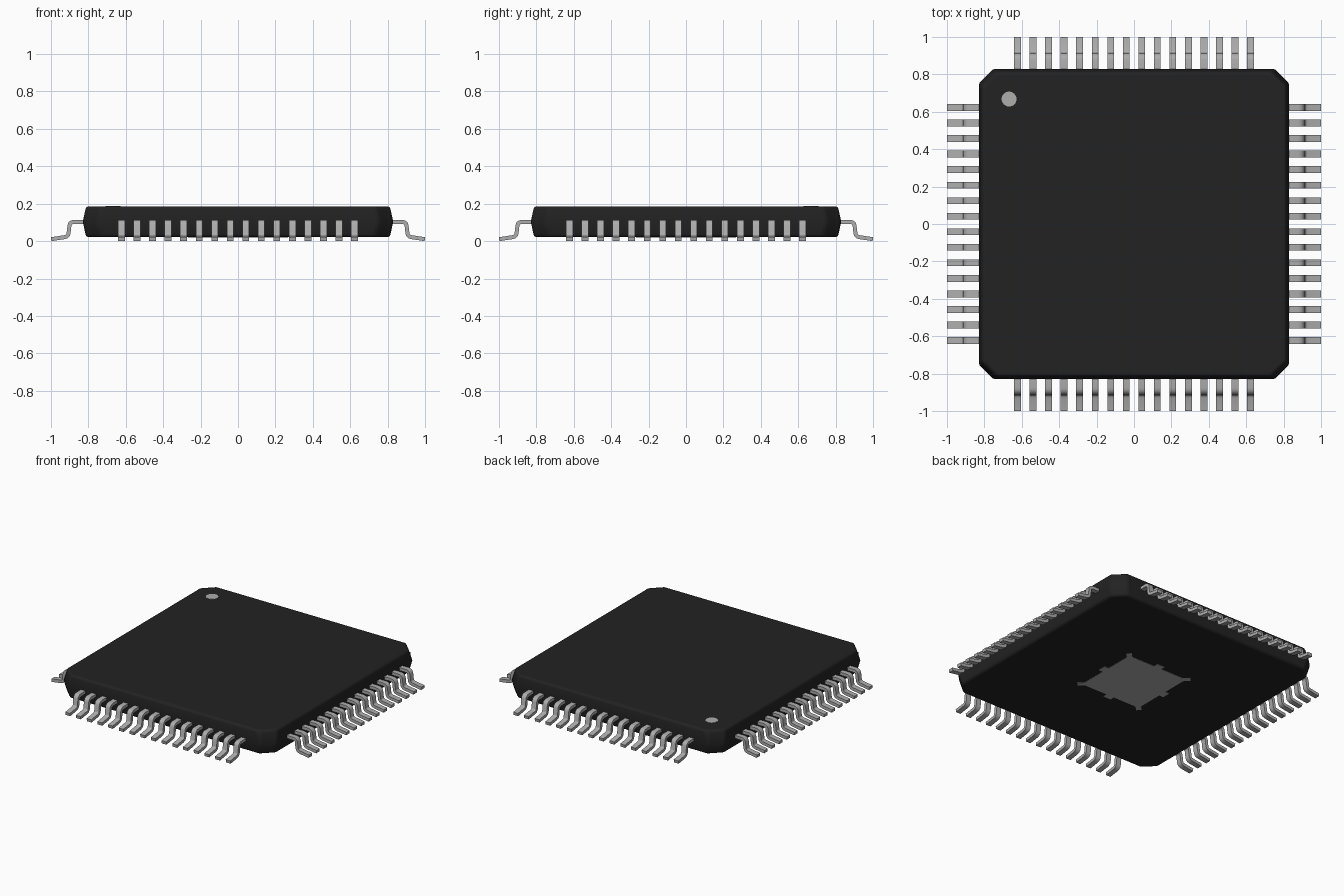
import bpy, bmesh, math
from mathutils import Matrix, Vector

if "Cube" in bpy.data.objects:
    bpy.data.objects.remove(bpy.data.objects["Cube"])


def material(name, c):
    m = bpy.data.materials.new(name)
    m.diffuse_color = (c, c, c, 1)
    m.use_nodes = True
    m.node_tree.nodes["Principled BSDF"].inputs["Base Color"].default_value = m.diffuse_color
    return m


BLACK = material("black resin", 0.0160)
SILVER = material("silver metal", 0.42)


def finish(name, bm, mat):
    bmesh.ops.recalc_face_normals(bm, faces=bm.faces)
    me = bpy.data.meshes.new(name)
    bm.to_mesh(me)
    bm.free()
    me.materials.append(mat)
    ob = bpy.data.objects.new(name, me)
    bpy.context.collection.objects.link(ob)
    return ob


def smooth(ob, deg):
    bpy.ops.object.select_all(action='DESELECT')
    ob.select_set(True)
    bpy.context.view_layer.objects.active = ob
    bpy.ops.object.shade_smooth_by_angle(angle=math.radians(deg))


def prism(name, pts, z0, z1, mat):
    bm = bmesh.new()
    f = bm.faces.new([bm.verts.new((x, y, z0)) for x, y in pts])
    r = bmesh.ops.extrude_face_region(bm, geom=[f])
    for v in r["geom"]:
        if isinstance(v, bmesh.types.BMVert):
            v.co.z = z1
    return finish(name, bm, mat)


def four_fold(quarter):
    """Repeat a list of outline points around the four quarter turns."""
    pts = []
    for k in range(4):
        rot = Matrix.Rotation(k * math.pi / 2, 2)
        pts += [tuple(rot @ Vector(p)) for p in quarter]
    return pts


# Package body: chamfered square, widest at the parting line
bm = bmesh.new()
rings = []
for z, h in ((0.021, 0.812), (0.104, 0.83), (0.186, 0.812)):
    c = h - 0.078
    rings.append([bm.verts.new((x, y, z)) for x, y in four_fold([(h, c), (c, h)])])
for a, b in zip(rings, rings[1:]):
    for i in range(8):
        j = (i + 1) % 8
        bm.faces.new((a[i], a[j], b[j], b[i]))
bm.faces.new(rings[0])
bm.faces.new(rings[-1])
body = finish("package_body", bm, BLACK)
bev = body.modifiers.new("soft edges", 'BEVEL')
bev.width = 0.014
bev.segments = 3
bev.limit_method = 'ANGLE'
bev.angle_limit = math.radians(35)
smooth(body, 35)

# Gull-wing pins: one centre line thickened and given width
PATH = [(0.80, 0.103), (0.876, 0.103), (0.888, 0.101), (0.897, 0.095),
        (0.901, 0.085), (0.906, 0.042), (0.909, 0.032), (0.916, 0.025),
        (0.928, 0.021), (0.999, 0.0105)]
HALF_T, HALF_W = 0.0105, 0.018
upper, lower = [], []
for i, p in enumerate(PATH):
    a, b = Vector(PATH[max(i - 1, 0)]), Vector(PATH[min(i + 1, len(PATH) - 1)])
    d = (b - a).normalized()
    n = Vector((-d.y, d.x)) * HALF_T
    upper.append(Vector(p) + n)
    lower.append(Vector(p) - n)


def add_pin(bm, offset, rot):
    def col(points, y):
        return [bm.verts.new(rot @ Vector((p.x, y, p.y))) for p in points]
    y0, y1 = offset - HALF_W, offset + HALF_W
    s = [col(upper, y0), col(upper, y1), col(lower, y1), col(lower, y0)]
    for k in range(4):
        a, b = s[k], s[(k + 1) % 4]
        for i in range(len(PATH) - 1):
            bm.faces.new((a[i], a[i + 1], b[i + 1], b[i]))
    for e in (0, -1):
        bm.faces.new([q[e] for q in s])


for k, side in enumerate(("right", "back", "left", "front")):
    bm = bmesh.new()
    rot = Matrix.Rotation(k * math.pi / 2, 3, 'Z')
    for i in range(16):
        add_pin(bm, (i - 7.5) * 0.0831, rot)
    smooth(finish("pins_" + side, bm, SILVER), 40)

# Pin-one marker dot on top
dot = [(-0.668 + 0.04 * math.cos(t * math.pi / 16),
        0.668 + 0.04 * math.sin(t * math.pi / 16)) for t in range(32)]
prism("marker_dot", dot, 0.183, 0.1875, SILVER)

# Thermal pad underneath, with edge tabs and corner tips
S, T, W = 0.235, 0.268, 0.03
pad = four_fold([(S, -W), (T, -W), (T, W), (S, W), (S, S - 0.025),
                 (T, T - 0.025), (T - 0.025, T), (S - 0.025, S)])
prism("thermal_pad", pad, 0.019, 0.023, SILVER)
